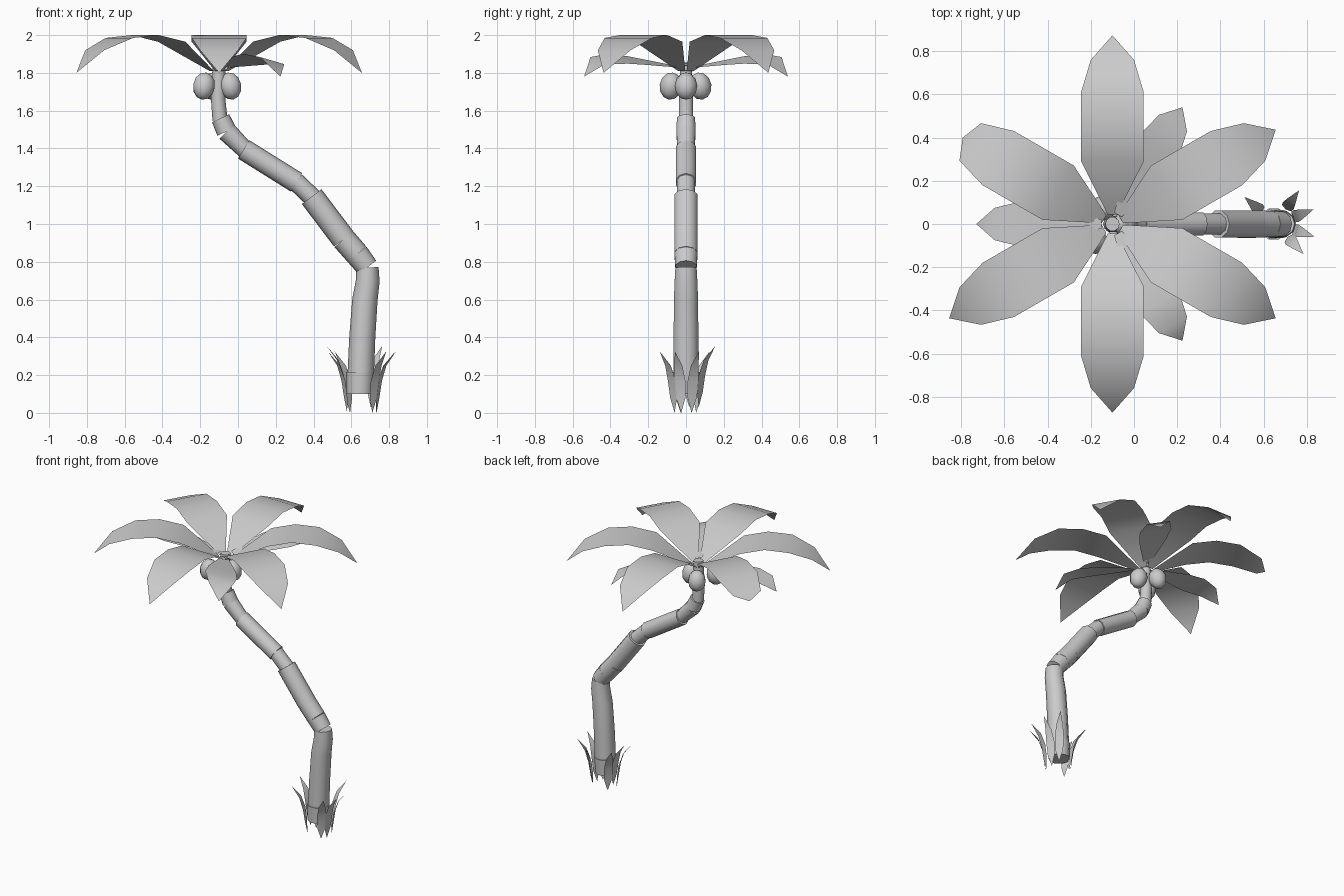
import bpy, math
from mathutils import Vector, Matrix

if "Cube" in bpy.data.objects:
    bpy.data.objects.remove(bpy.data.objects["Cube"])

SIDES = 10


def make(name, verts, faces, smooth=True):
    me = bpy.data.meshes.new(name)
    me.from_pydata([tuple(v) for v in verts], [], faces)
    me.update()
    ob = bpy.data.objects.new(name, me)
    bpy.context.collection.objects.link(ob)
    if smooth:
        bpy.ops.object.select_all(action='DESELECT')
        ob.select_set(True)
        bpy.context.view_layer.objects.active = ob
        bpy.ops.object.shade_smooth_by_angle(angle=math.radians(40))
    return ob


def tube(name, path):
    """Tube along (x, z, radius) stations in the plane y = 0."""
    pts = [Vector((x, 0, z)) for x, z, r in path]
    verts, faces = [], []
    for i, p in enumerate(pts):
        t = (pts[min(i + 1, len(pts) - 1)] - pts[max(i - 1, 0)]).normalized()
        u, v = Vector((t.z, 0, -t.x)), Vector((0, 1, 0))
        for k in range(SIDES):
            a = 2 * math.pi * k / SIDES
            verts.append(p + path[i][2] * (math.cos(a) * u + math.sin(a) * v))
    for i in range(len(pts) - 1):
        for k in range(SIDES):
            j = (k + 1) % SIDES
            a, b = i * SIDES, (i + 1) * SIDES
            faces.append((a + k, a + j, b + j, b + k))
    faces.append(tuple(reversed(range(SIDES))))
    faces.append(tuple(range((len(pts) - 1) * SIDES, len(pts) * SIDES)))
    return make(name, verts, faces)


def blade(name, origin, azimuth, stations, lift=0, tilt=0):
    """Thin leaf along (distance, height, half width), turned about z."""
    rot = Matrix.Rotation(math.radians(azimuth), 3, 'Z')
    verts, rows, faces = [], [], []
    for r, z, w in stations:
        row = []
        for s in ([-1, 1] if w else [0]):
            row.append(len(verts))
            p = rot @ Vector((r, s * w, z + lift * min(1, r / .4) * (r < .6) + s * w * tilt))
            verts.append(p + Vector(origin))
        rows.append(row)
    for a, b in zip(rows, rows[1:]):
        faces.append(tuple(a + b[::-1]))
    return make(name, verts, faces)


# Trunk: stacked segments following an S-shaped lean
segments = [
    [(.645, .10, .07), (.647, .215, .075)],
    [(.65, .21, .07), (.658, .40, .069), (.672, .60, .067), (.687, .70, .063), (.685, .77, .059)],
    [(.685, .77, .059), (.63, .84, .064)],
    [(.63, .84, .064), (.56, .92, .065)],
    [(.56, .92, .065), (.39, 1.145, .065)],
    [(.40, 1.135, .05), (.305, 1.225, .05)],
    [(.31, 1.22, .057), (.03, 1.395, .057)],
    [(.045, 1.385, .046), (-.06, 1.49, .054)],
    [(-.06, 1.49, .054), (-.092, 1.56, .05)],
    [(-.095, 1.55, .04), (-.105, 1.66, .038), (-.10, 1.84, .033)],
]
for i, s in enumerate(segments):
    tube(f"trunk_segment_{i + 1}", s)

# Large fronds, one of them with a shortened tip
large = [(.045, 1.81, .022), (.29, 1.965, .145), (.45, 2.0, .145), (.61, 1.985, .145),
         (.76, 1.92, .10), (.873, 1.80, 0)]
crown = (-.10, 0, 0)
for i, az in enumerate((30, 90, 150, 210, 270, 330)):
    st = large[:-1] + [(.80, 1.88, 0)] if az == 150 else large
    blade(f"large_frond_{i + 1}", crown, az, st)

# Small lower fronds between the large ones
small = [(.05, 1.83, .02), (.30, 1.85, .09), (.42, 1.855, .105), (.545, 1.845, .075), (.63, 1.78, 0)]
for i, (az, lift, tilt) in enumerate(((59, .02, .25), (180, 0, 0), (-59, .02, -.25))):
    blade(f"small_frond_{i + 1}", crown, az, small, lift, tilt)

# Coconuts hanging under the crown
for i, (x, y) in enumerate(((-.04, 0), (-.18, -.08), (-.14, .075))):
    bpy.ops.mesh.primitive_uv_sphere_add(segments=10, ring_count=6, radius=1,
                                         location=(x, y, 1.73))
    ob = bpy.context.object
    ob.name = f"coconut_{i + 1}"
    ob.scale = (.06, .06, .073)
    d = Vector((x + .1, y, 0)).normalized()
    ob.rotation_euler = (.2 * d.y, -.2 * d.x, 0)
    bpy.ops.object.shade_smooth_by_angle(angle=math.radians(40))

# Grass blades around the foot
grass = [(.082, 0, 0), (.09, .08, .026), (.103, .17, .03), (.13, .25, .022), (.19, .325, 0)]
for i, (az, dz) in enumerate(((-18, 0), (21, -.03), (-47, .0), (55, .0), (139, 0), (168, .0), (200, -.03))):
    blade(f"grass_blade_{i + 1}", (.655, 0, max(0, dz + .03) if dz == 0 and i % 2 else 0), az, grass)
